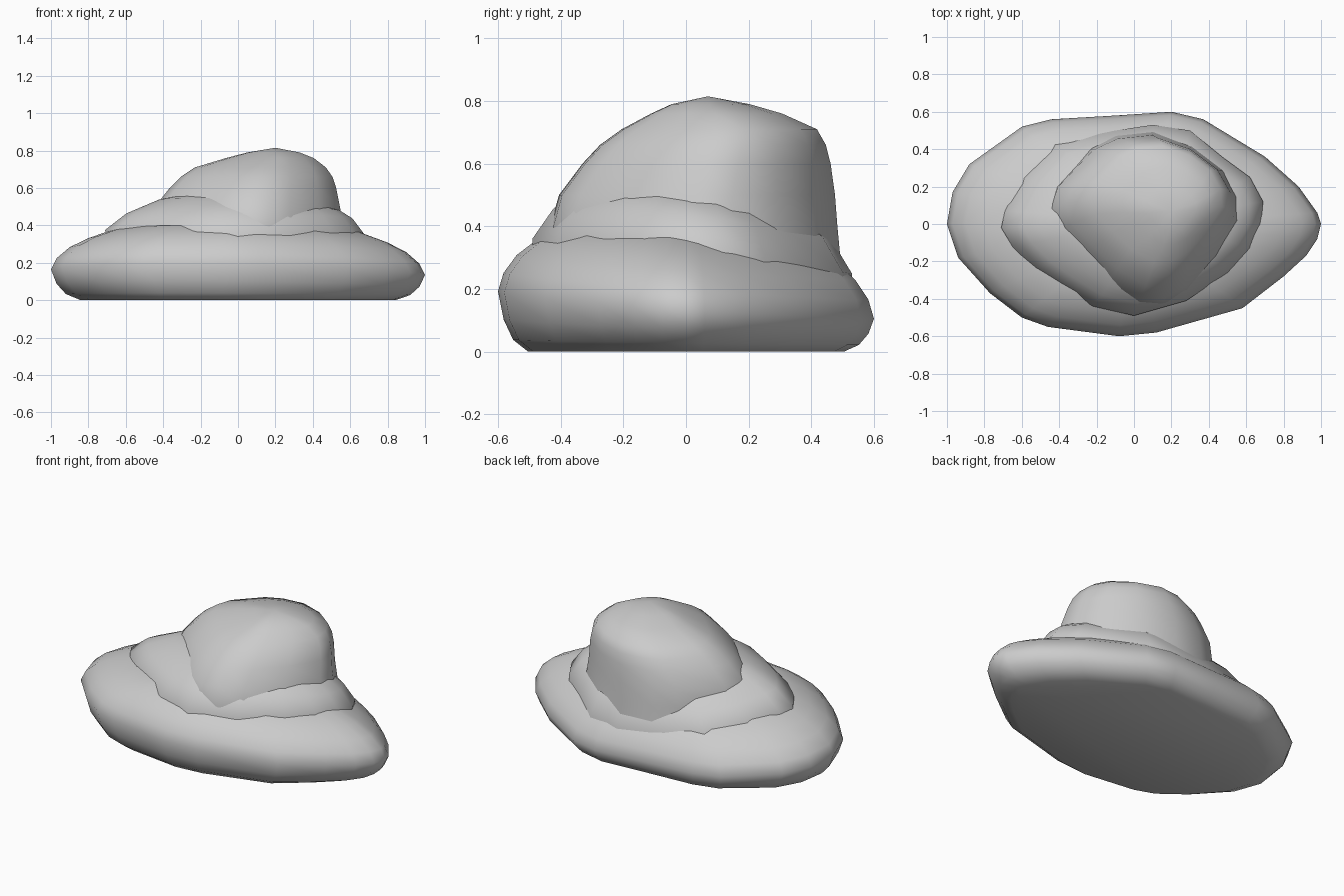
import bpy
import bmesh
import math

default_cube = bpy.data.objects.get("Cube")
if default_cube:
    bpy.data.objects.remove(default_cube)

# One stone colour for everything
stone = bpy.data.materials.new("stone_grey")
stone.use_nodes = True
stone_colour = (0.6, 0.6, 0.6, 1)
stone.diffuse_color = stone_colour
stone.node_tree.nodes["Principled BSDF"].inputs["Base Color"].default_value = stone_colour


def build_stone(name, outline, centre, rings, apex, lean=0, tilt=0, sag=0):
    """Loft a plan outline through rings of (height, scale, shift x, shift y).

    lean and tilt slope the stone along x and y, sag lowers its front and back.
    """
    bm = bmesh.new()

    def add_point(x, y, z):
        # Fade the slope out towards the ground so that the base stays flat
        fade = min(1, z / 0.15)
        slope = lean * x + tilt * y - sag * y * y
        return bm.verts.new((x, y, z + fade * slope))

    loops = []
    for height, scale, shift_x, shift_y in rings:
        loop = []
        for x, y in outline:
            px = centre[0] + shift_x + scale * (x - centre[0])
            py = centre[1] + shift_y + scale * (y - centre[1])
            loop.append(add_point(px, py, height))
        loops.append(loop)

    # Flat underside, skinned sides and a rounded crown
    count = len(outline)
    bm.faces.new(loops[0])
    for lower, upper in zip(loops, loops[1:]):
        for i in range(count):
            j = (i + 1) % count
            bm.faces.new((lower[i], lower[j], upper[j], upper[i]))
    tip = add_point(*apex)
    crown = loops[-1]
    for i in range(count):
        bm.faces.new((crown[i], crown[(i + 1) % count], tip))
    bmesh.ops.recalc_face_normals(bm, faces=bm.faces)

    mesh = bpy.data.meshes.new(name)
    bm.to_mesh(mesh)
    bm.free()
    mesh.materials.append(stone)
    stone_object = bpy.data.objects.new(name, mesh)
    bpy.context.collection.objects.link(stone_object)

    bpy.ops.object.select_all(action="DESELECT")
    stone_object.select_set(True)
    bpy.context.view_layer.objects.active = stone_object
    bpy.ops.object.shade_smooth_by_angle(angle=math.radians(60))
    return stone_object


# Wide bottom stone, higher at the front
base_outline = [
    (-1, 0), (-.97, .17), (-.88, .32), (-.6, .52), (-.44, .56), (-.1, .58),
    (.2, .6), (.37, .56), (.7, .36), (.88, .2), (.98, .06), (1, 0),
    (.98, -.08), (.92, -.17), (.8, -.28), (.58, -.45), (.12, -.58),
    (-.08, -.6), (-.46, -.55), (-.6, -.5), (-.77, -.37), (-.94, -.18),
]
base_rings = [
    (0, .84, 0, 0), (.03, .92, 0, 0), (.08, .97, 0, 0), (.15, 1, 0, 0),
    (.21, .97, 0, 0), (.27, .9, 0, 0), (.32, .8, 0, 0), (.37, .66, 0, 0),
    (.4, .4, 0, 0),
]
build_stone("bottom_stone", base_outline, (0, 0), base_rings,
            (0, 0, .41), lean=-.015, tilt=-.07)

# Middle stone, mostly covered, dipping towards the back
middle_outline = [
    (-.71, -.02), (-.69, .07), (-.6, .25), (-.43, .43), (-.1, .5), (.1, .53),
    (.3, .5), (.47, .36), (.62, .25), (.69, .12), (.68, 0), (.62, -.13),
    (.5, -.26), (.28, -.41), (0, -.49), (-.22, -.44), (-.4, -.33),
    (-.53, -.24), (-.65, -.12),
]
middle_rings = [
    (.18, .99, 0, 0), (.36, 1, 0, 0), (.45, .87, .02, 0),
    (.49, .76, .03, 0), (.53, .62, .02, 0), (.56, .4, 0, 0),
]
build_stone("middle_stone", middle_outline, (0, .02), middle_rings,
            (0, 0, .57), lean=-.02, tilt=-.1, sag=.2)

# Domed top stone, leaning back and to one side
top_outline = [
    (-.45, .08), (-.41, .2), (-.22, .4), (-.09, .46), (.1, .48), (.3, .41),
    (.46, .29), (.54, .15), (.55, .02), (.44, -.17), (.28, -.34),
    (.16, -.4), (.03, -.41), (-.14, -.31), (-.28, -.18), (-.41, -.04),
]
top_rings = [
    (.25, 1.04, 0, 0), (.4, 1.03, 0, -.01), (.5, .99, 0, 0),
    (.6, .89, .03, .03), (.66, .81, .05, .05), (.71, .7, .07, .07),
    (.76, .47, .12, .06), (.79, .28, .14, .04),
]
build_stone("top_stone", top_outline, (.05, .04), top_rings, (.2, .07, .815))
